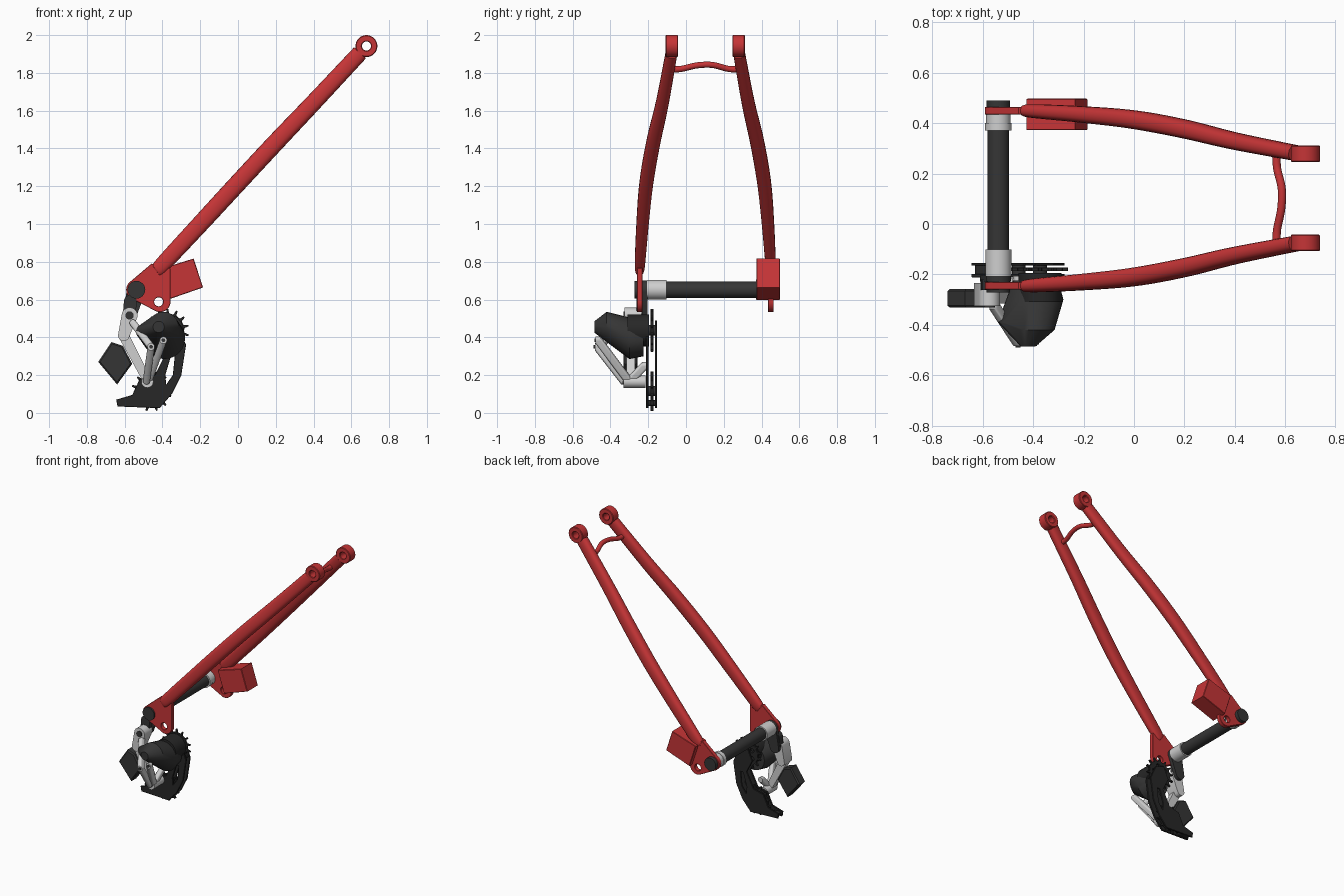
import bpy, bmesh, math
from mathutils import Vector

if "Cube" in bpy.data.objects:
    bpy.data.objects.remove(bpy.data.objects["Cube"])

MID = 0.102  # centre plane between the two stays


def material(name, rgb):
    m = bpy.data.materials.new(name)
    m.use_nodes = True
    m.diffuse_color = (*rgb, 1)
    m.node_tree.nodes["Principled BSDF"].inputs["Base Color"].default_value = (*rgb, 1)
    return m


RED = material("frame red", (0.56, 0.035, 0.037))
SILVER = material("silver", (0.62, 0.62, 0.62))
DARK = material("dark grey", (0.036, 0.036, 0.036))
BLACK = material("black", (0.02, 0.02, 0.02))


def finish(ob, mat):
    ob.data.materials.clear()
    ob.data.materials.append(mat)
    bpy.ops.object.select_all(action='DESELECT')
    ob.select_set(True)
    bpy.context.view_layer.objects.active = ob
    bpy.ops.object.shade_smooth_by_angle(angle=math.radians(35))
    return ob


def from_bmesh(name, bm, mat):
    bmesh.ops.recalc_face_normals(bm, faces=bm.faces)
    me = bpy.data.meshes.new(name)
    bm.to_mesh(me)
    bm.free()
    ob = bpy.data.objects.new(name, me)
    bpy.context.collection.objects.link(ob)
    return finish(ob, mat)


def circle(x, z, r, n=24):
    return [(x + r * math.cos(math.tau * i / n), z + r * math.sin(math.tau * i / n)) for i in range(n)]


def hull(name, discs, mat):
    """Convex solid around discs (x, y, z, radius) that face along y."""
    bm = bmesh.new()
    for x, y, z, r in discs:
        for px, pz in circle(x, z, r):
            bm.verts.new((px, y, pz))
    bmesh.ops.convex_hull(bm, input=bm.verts)
    bmesh.ops.delete(bm, geom=[v for v in bm.verts if not v.link_faces], context='VERTS')
    bmesh.ops.dissolve_limit(bm, angle_limit=0.02, verts=bm.verts, edges=bm.edges)
    return from_bmesh(name, bm, mat)


def slab(name, rounds, y0, y1, mat):
    """Straight solid around circles (x, z, radius)."""
    return hull(name, [(x, y, z, r) for y in (y0, y1) for x, z, r in rounds], mat)


def plate(name, outlines, y0, y1, mat, bevel=0.002):
    """Flat plate from an outline and its holes, drawn in x and z."""
    cu = bpy.data.curves.new(name, 'CURVE')
    cu.dimensions = '2D'
    cu.fill_mode = 'BOTH'
    cu.extrude = (y1 - y0) / 2 - bevel
    cu.bevel_depth = bevel
    cu.bevel_resolution = 0
    cu.offset = -bevel
    for pts in outlines:
        sp = cu.splines.new('POLY')
        sp.points.add(len(pts) - 1)
        for p, (x, z) in zip(sp.points, pts):
            p.co = (x, z, 0, 1)
        sp.use_cyclic_u = True
    ob = bpy.data.objects.new(name, cu)
    bpy.context.collection.objects.link(ob)
    ob.location.y = (y0 + y1) / 2
    ob.rotation_euler.x = math.pi / 2
    bpy.ops.object.select_all(action='DESELECT')
    ob.select_set(True)
    bpy.context.view_layer.objects.active = ob
    bpy.ops.object.convert(target='MESH')
    return finish(bpy.context.view_layer.objects.active, mat)


def loft(name, keys, ref, mat, power=0.8, n=20, steps=8):
    """Tube through keys (x, y, z, half width, half height)."""
    ks = [Vector(k) for k in [keys[0]] + keys + [keys[-1]]]
    path = []
    for a, b, c, d in zip(ks, ks[1:], ks[2:], ks[3:]):
        for i in range(steps):
            t = i / steps
            path.append(0.5 * (2 * b + (c - a) * t + (2 * a - 5 * b + 4 * c - d) * t ** 2
                               + (3 * b - a - 3 * c + d) * t ** 3))
    path.append(ks[-1])
    bm = bmesh.new()
    rings = []
    for i, k in enumerate(path):
        tan = Vector((path[min(i + 1, len(path) - 1)] - path[max(i - 1, 0)])[:3]).normalized()
        side = (ref - tan * tan.dot(ref)).normalized()
        up = tan.cross(side)
        ring = []
        for j in range(n):
            c, s = math.cos(math.tau * j / n), math.sin(math.tau * j / n)
            c, s = (math.copysign(abs(v) ** power, v) for v in (c, s))
            ring.append(bm.verts.new(Vector(k[:3]) + side * c * k[3] + up * s * k[4]))
        rings.append(ring)
    for p, q in zip(rings, rings[1:]):
        for j in range(n):
            bm.faces.new((p[j], p[(j + 1) % n], q[(j + 1) % n], q[j]))
    bm.faces.new(rings[0])
    bm.faces.new(rings[-1])
    return from_bmesh(name, bm, mat)


# Curved stays, upper eyelets and dropouts, mirrored across the centre plane
STAY = [(-0.435, -0.246, 0.75, 0.018, 0.03), (-0.40, -0.244, 0.785, 0.027, 0.042),
        (-0.2, -0.23, 1.0, 0.033, 0.046), (0, -0.21, 1.217, 0.037, 0.047),
        (0.2, -0.173, 1.432, 0.037, 0.047), (0.4, -0.125, 1.643, 0.034, 0.045),
        (0.645, -0.077, 1.905, 0.031, 0.043)]
for label, sign in (("right", 1), ("left", -1)):
    def my(y):
        return MID + sign * (y - MID)
    loft(label + "_stay", [(x, my(y), z, w, h) for x, y, z, w, h in STAY], Vector((0, 1, 0)), RED)
    y0, y1 = sorted((my(-0.108), my(-0.042)))
    plate(label + "_eyelet", [circle(0.68, 1.942, 0.058, 32), circle(0.68, 1.942, 0.024)], y0, y1, RED, 0.004)
    y0, y1 = sorted((my(-0.26), my(-0.23)))
    drop = [(-0.458, 0.79), (-0.357, 0.765)]
    low = circle(-0.413, 0.59, 0.056, 32)
    axle_end = circle(-0.538, 0.652, 0.054, 32)
    # outline follows the lower round, then the axle round
    outline = drop[::-1] + axle_end[11:22] + low[21:] + low[:1]
    plate(label + "_dropout", [outline, circle(-0.42, 0.588, 0.024)], y0, y1, RED)

# Arched bridge between the stays
loft("bridge", [(0.565, -0.07, 1.818, 0.017, 0.017), (0.568, -0.02, 1.822, 0.016, 0.016),
                (0.584, 0.06, 1.84, 0.016, 0.016), (0.586, 0.14, 1.842, 0.016, 0.016),
                (0.568, 0.22, 1.822, 0.016, 0.016), (0.565, 0.275, 1.818, 0.017, 0.017)],
     Vector((1, 0, 0)), RED, power=1)

# Brake mount block on the left dropout
plate("brake_block", [[(-0.235, 0.817), (-0.427, 0.757), (-0.375, 0.598), (-0.185, 0.664)]],
      0.372, 0.497, RED, 0.003)

# Axle and its collars
for name, r, y0, y1, mat in (
        ("axle_tube", 0.043, -0.11, 0.38, DARK), ("right_collar", 0.052, -0.206, -0.102, SILVER),
        ("left_collar", 0.053, 0.37, 0.40, SILVER), ("left_collar_step", 0.049, 0.40, 0.434, SILVER),
        ("right_axle_cap", 0.047, -0.272, -0.2, DARK), ("left_axle_cap", 0.047, 0.43, 0.49, DARK)):
    slab(name, [(-0.538, 0.652, r)], y0, y1, mat)

# Hanger and silver upper knuckle
slab("hanger", [(-0.538, 0.652, 0.05), (-0.574, 0.516, 0.036)], -0.229, -0.205, DARK)
slab("hanger_boss", [(-0.57, 0.59, 0.034), (-0.575, 0.53, 0.034)], -0.262, -0.22, DARK)
slab("upper_knuckle", [(-0.574, 0.516, 0.042), (-0.605, 0.41, 0.03)], -0.325, -0.235, SILVER)
slab("pivot_bolt", [(-0.574, 0.516, 0.022)], -0.331, -0.32, DARK)
slab("rear_link", [(-0.605, 0.41, 0.028), (-0.48, 0.17, 0.022)], -0.315, -0.27, SILVER)
slab("lower_pivot", [(-0.48, 0.165, 0.032)], -0.33, -0.215, SILVER)
slab("lower_bolt", [(-0.48, 0.165, 0.015)], -0.337, -0.33, DARK)

# Motor body with its drum
hull("motor_body", [(-0.39, -0.225, 0.39, 0.09), (-0.39, -0.3, 0.395, 0.11), (-0.395, -0.42, 0.455, 0.08),
                    (-0.42, -0.485, 0.455, 0.03), (-0.5, -0.39, 0.43, 0.04)], DARK)
slab("clutch_drum", [(-0.373, 0.437, 0.085)], -0.31, -0.195, BLACK)

# Silver links crossing the front of the body
for name, a, b in (("outer_link", (-0.395, -0.465, 0.385), (-0.475, -0.3, 0.165)),
                   ("front_link", (-0.555, -0.325, 0.475), (-0.46, -0.47, 0.35)),
                   ("cross_link", (-0.46, -0.47, 0.35), (-0.485, -0.33, 0.17)),
                   ("inner_link", (-0.475, -0.3, 0.165), (-0.46, -0.22, 0.25))):
    hull(name, [(x, y + d, z, 0.019) for x, y, z in (a, b) for d in (-0.013, 0.013)], SILVER)
for x, y, z in ((-0.395, -0.478, 0.385), (-0.46, -0.483, 0.35)):
    slab("link_pin", [(x, z, 0.01)], y - 0.006, y + 0.01, DARK)

# Battery pack
plate("battery", [[(-0.74, 0.27), (-0.67, 0.375), (-0.61, 0.355), (-0.56, 0.26), (-0.64, 0.15)]],
      -0.332, -0.258, DARK, 0.008)


# Toothed pulleys
def pulley(name, x, z, r, teeth):
    rim = []
    for i in range(teeth):
        for f, k in ((0, 0.77), (0.3, 0.79), (0.42, 1), (0.58, 1), (0.7, 0.79)):
            a = math.tau * (i + f) / teeth
            rim.append((x + r * k * math.cos(a), z + r * k * math.sin(a)))
    holes = [circle(x + r * 0.45 * math.cos(a), z + r * 0.45 * math.sin(a), r * 0.14, 12)
             for a in (math.tau * i / 5 for i in range(5))]
    plate(name, [rim] + holes, -0.187, -0.173, BLACK, 0.001)
    slab(name + "_hub", [(x, z, r * 0.25)], -0.205, -0.157, DARK)


pulley("upper_pulley", -0.373, 0.437, 0.114, 14)
pulley("lower_pulley", -0.457, 0.115, 0.107, 12)

# Cage plates on both sides of the pulleys
CAGE = [(-0.275, 0.36), (-0.30, 0.2), (-0.35, 0.1), (-0.415, 0.025), (-0.638, 0.034), (-0.645, 0.07),
        (-0.56, 0.095), (-0.52, 0.18), (-0.44, 0.2), (-0.385, 0.31), (-0.43, 0.4), (-0.39, 0.49), (-0.32, 0.46)]
slot = [(-0.335, 0.3), (-0.345, 0.2), (-0.38, 0.15), (-0.385, 0.2), (-0.355, 0.3)]
plate("outer_cage", [CAGE, slot], -0.212, -0.198, BLACK)
plate("inner_cage", [CAGE, slot], -0.165, -0.154, BLACK)
slab("cage_foot", [(-0.615, 0.052, 0.016), (-0.56, 0.05, 0.014)], -0.205, -0.158, BLACK)
